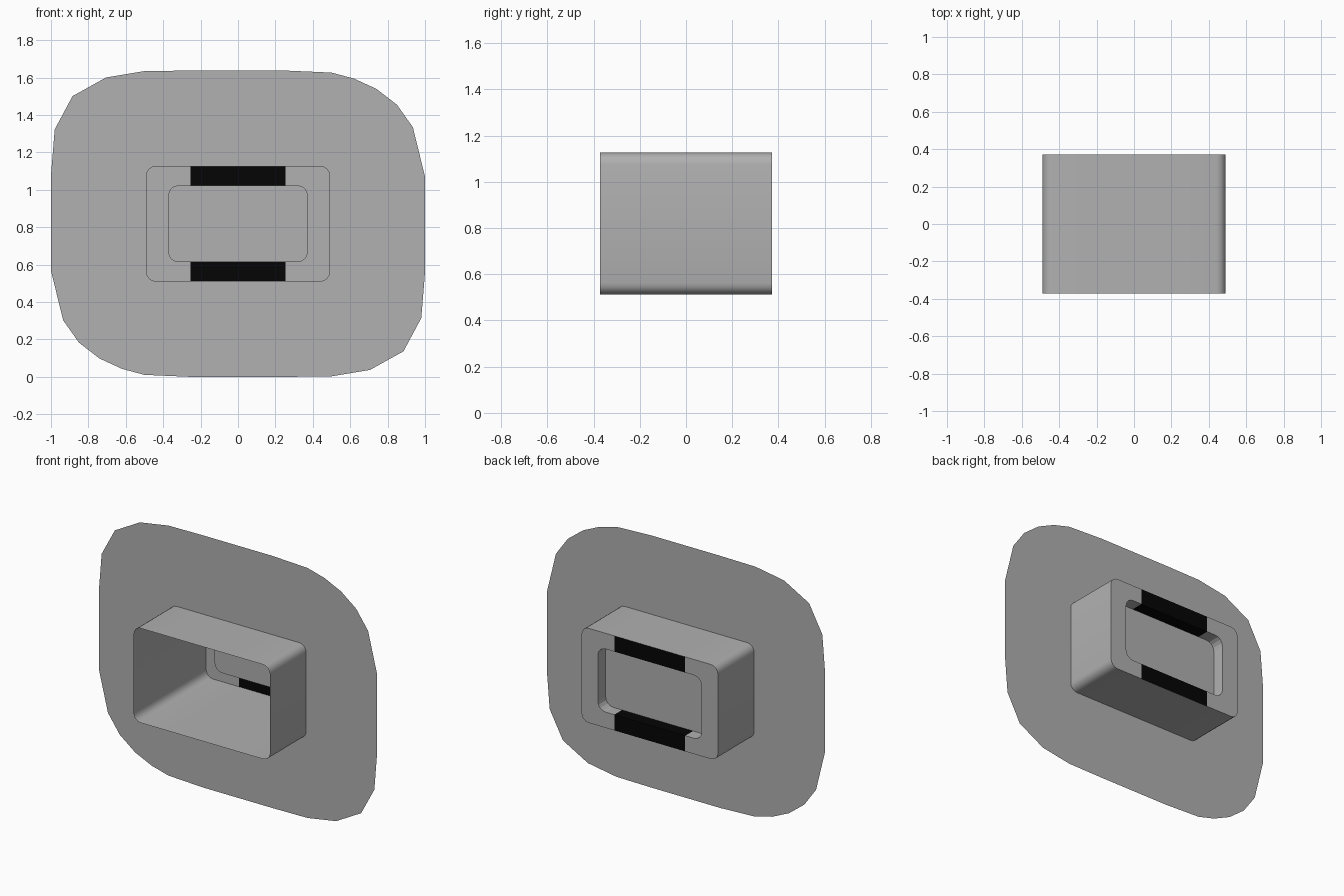
import bpy, bmesh, math

if "Cube" in bpy.data.objects:
    bpy.data.objects.remove(bpy.data.objects["Cube"])

CZ = 0.819      # height of the common centre
TOP = 2 * CZ    # plate height
DEPTH = 0.372   # half length of the sleeve
OUTER = (0.49, 0.307, 0.05)    # half width, half height, corner radius
INNER = (0.373, 0.205, 0.055)


def ring(bm, hw, hh, r, y, n=4):
    """Rounded rectangle in the xz plane, split at x = +-0.255."""
    pts = []
    for k, (sx, sz) in enumerate([(1, 1), (-1, 1), (-1, -1), (1, -1)]):
        for i in range(n + 1):
            a = math.radians(90 * k + 90 * i / n)
            pts.append((sx * (hw - r) + r * math.cos(a), sz * (hh - r) + r * math.sin(a)))
        if k in (0, 2):
            pts += [(sx * 0.255, sz * hh), (-sx * 0.255, sz * hh)]
    return [bm.verts.new((x, y, CZ + z)) for x, z in pts]


def strip(bm, a, b):
    """Quads joining two rings."""
    n = len(a)
    return [bm.faces.new((a[i], a[(i + 1) % n], b[(i + 1) % n], b[i])) for i in range(n)]


def material(name, v):
    m = bpy.data.materials.new(name)
    m.diffuse_color = (v, v, v, 1)
    m.use_nodes = True
    m.node_tree.nodes["Principled BSDF"].inputs["Base Color"].default_value = m.diffuse_color
    return m


def finish(bm, name, mats, smooth=False):
    me = bpy.data.meshes.new(name)
    bm.to_mesh(me)
    bm.free()
    for p in me.polygons:
        p.use_smooth = smooth
    for m in mats:
        me.materials.append(m)
    bpy.context.collection.objects.link(bpy.data.objects.new(name, me))


grey = material("grey", 0.44)
black = material("black", 0.0015)

# Open sleeve running through the plate
bm = bmesh.new()
strip(bm, ring(bm, *OUTER, -DEPTH), ring(bm, *OUTER, DEPTH))
bmesh.ops.recalc_face_normals(bm, faces=bm.faces)
finish(bm, "sleeve", [grey], smooth=True)

# Back end: frame, shallow recess and its panel, with black bands top and bottom
bm = bmesh.new()
a = ring(bm, *OUTER, DEPTH)
b = ring(bm, *INNER, DEPTH)
c = ring(bm, *INNER, DEPTH - 0.08)
for f in strip(bm, a, b) + strip(bm, b, c):
    if all(abs(v.co.x) < 0.26 for v in f.verts):
        f.material_index = 1
cap = bm.faces.new(c)
bmesh.ops.recalc_face_normals(bm, faces=bm.faces)
cap.normal_update()
if cap.normal.y < 0:
    bmesh.ops.reverse_faces(bm, faces=bm.faces)
finish(bm, "end_frame", [grey, black])

# Flat plate: half outline repeated by a half turn, with a hole for the sleeve
half = [(0.25, TOP), (0.5, 1.627), (0.62, 1.595), (0.74, 1.54), (0.85, 1.455),
        (0.935, 1.335), (1, 1.07), (1, 0.56), (0.98, 0.315), (0.885, 0.137),
        (0.705, 0.037), (0.5, 0.003), (0.25, 0)]
outline = half + [(-x, TOP - z) for x, z in half]
bm = bmesh.new()
loops = [[bm.verts.new((x, 0, z)) for x, z in outline], ring(bm, *OUTER, 0)]
edges = [bm.edges.new((lp[i - 1], lp[i])) for lp in loops for i in range(len(lp))]
bmesh.ops.triangle_fill(bm, edges=edges, use_beauty=True, normal=(0, -1, 0))
finish(bm, "plate", [grey])
